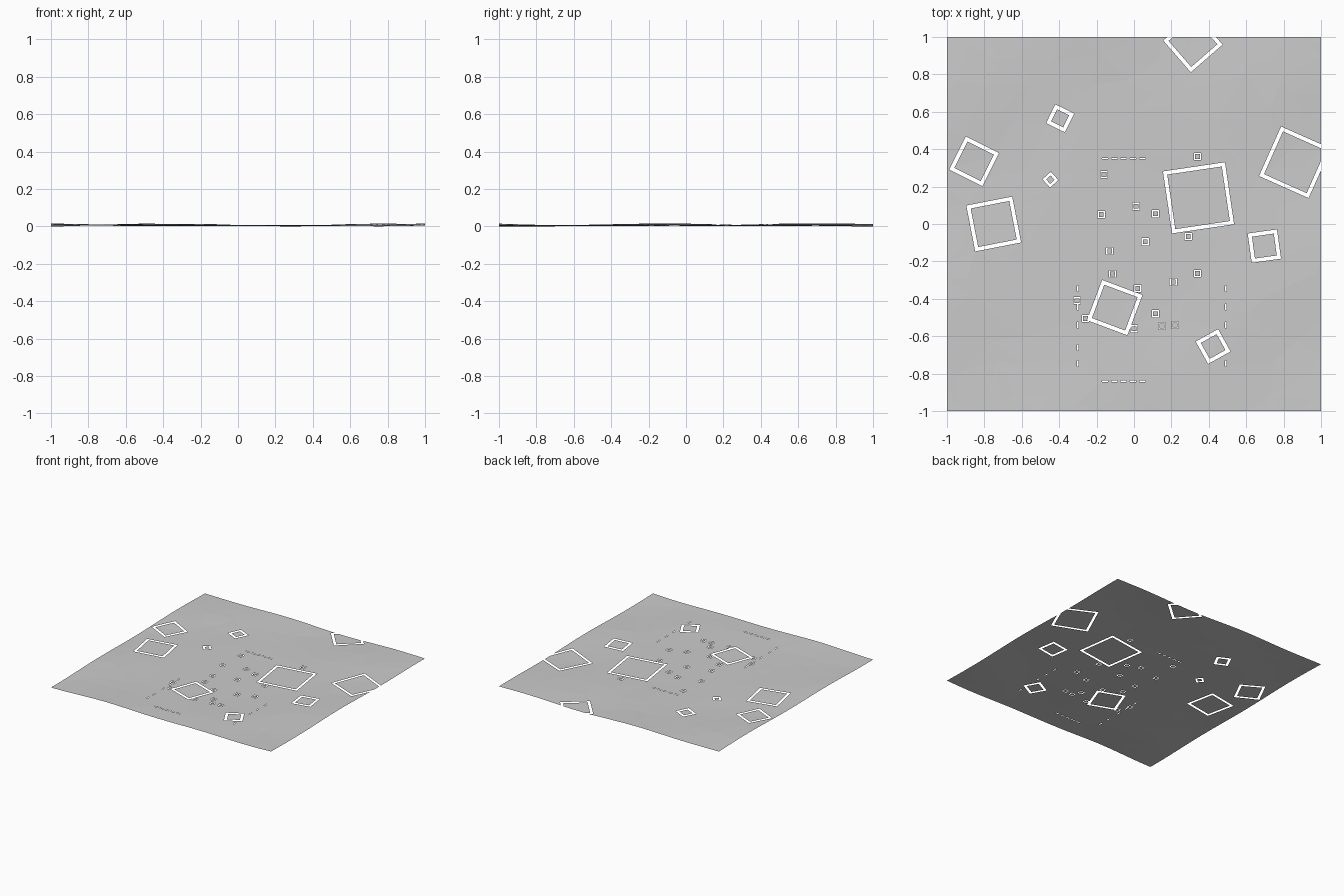
import bpy, random
from math import sin, cos, radians, hypot
from mathutils import Vector
from mathutils.geometry import delaunay_2d_cdt

if "Cube" in bpy.data.objects:
    bpy.data.objects.remove(bpy.data.objects["Cube"])

random.seed(4)
verts, edges = [], []
rings, slots = [], []


def loop(pts):
    start = len(verts)
    verts.extend(Vector(p) for p in pts)
    n = len(pts)
    edges.extend((start + i, start + (i + 1) % n) for i in range(n))


def rect(cx, cy, w, h, deg=0):
    a = radians(deg)
    return [(cx + x * w / 2 * cos(a) - y * h / 2 * sin(a),
             cy + x * w / 2 * sin(a) + y * h / 2 * cos(a))
            for x, y in ((-1, -1), (1, -1), (1, 1), (-1, 1))]


def inside(p, cx, cy, w, h, deg=0):
    a = radians(deg)
    dx, dy = p.x - cx, p.y - cy
    return (abs(dx * cos(a) + dy * sin(a)) < w / 2 and
            abs(dy * cos(a) - dx * sin(a)) < h / 2)


def ring(cx, cy, side, deg, gap):
    inner = side - 2 * gap
    rings.append(((cx, cy, side, side, deg), (cx, cy, inner, inner, deg)))
    for r in rings[-1]:
        loop(rect(*r))


def slot(cx, cy, w, h):
    slots.append((cx, cy, w, h))
    loop(rect(cx, cy, w, h))


def height(x, y):
    # gentle ground, flat in the middle and rolling towards the border
    edge = min(1, max(0, (hypot(x, y + 0.1) - 0.4) / 0.6))
    wave = 0.5 + 0.25 * sin(7 * x + 2 * y + 1) + 0.25 * sin(6 * y - 4 * x)
    return 0.004 + edge * (0.016 * wave - 0.003)


# Outer border with rolling edge points
N = 20
border = [(-1 + 2 * i / N, -1) for i in range(N)]
border += [(1, -1 + 2 * i / N) for i in range(N)]
border += [(1 - 2 * i / N, 1) for i in range(N)]
border += [(-1, 1 - 2 * i / N) for i in range(N)]
loop(border)

# Large square gaps around the plots: centre, side, angle
for cx, cy, side, deg in (
        (0.345, 0.14, 0.335, 8.4), (-0.103, -0.447, 0.23, -20.5),
        (-0.75, 0.0, 0.25, 11), (-0.855, 0.335, 0.198, -26.5),
        (-0.395, 0.565, 0.112, -26), (-0.447, 0.237, 0.06, 42),
        (0.697, -0.118, 0.158, 8), (0.423, -0.655, 0.137, 29),
        (0.86, 0.33, 0.29, -24), (0.315, 0.97, 0.225, 41)):
    ring(cx, cy, side, deg, 0.02 if side > 0.1 else 0.014)

# Small square gaps scattered near the centre
for cx, cy in ((0.34, 0.36), (-0.16, 0.265), (0.01, 0.095), (-0.175, 0.05),
               (0.115, 0.055), (0.06, -0.095), (0.29, -0.067), (-0.13, -0.145),
               (0.34, -0.265), (0.21, -0.31), (-0.115, -0.268), (0.02, -0.345),
               (-0.305, -0.41), (0.115, -0.48), (0.22, -0.54), (0.15, -0.545),
               (0.0, -0.56), (-0.26, -0.505)):
    ring(cx, cy, 0.038, 0, 0.006)

# Dashed slots on four sides
for i in range(5):
    for y in (0.35, -0.84):
        slot(-0.155 + 0.05 * i, y, 0.032, 0.007)
for y in (-0.345, -0.445, -0.54, -0.66, -0.745):
    for x in (-0.3, 0.49):
        slot(x, y, 0.007, 0.032)

# Scattered ground points for irregular facets
for i in range(12):
    for j in range(12):
        verts.append(Vector((-0.92 + 1.84 * i / 11 + random.uniform(-.06, .06),
                             -0.92 + 1.84 * j / 11 + random.uniform(-.06, .06))))

# Triangulate, drop the gaps and anything beyond the border
pts, _, tris, *_ = delaunay_2d_cdt(verts, edges, [], 0, 1e-5)
keep = []
for t in tris:
    c = sum((pts[i] for i in t), Vector((0, 0))) / len(t)
    if max(abs(c.x), abs(c.y)) > 1:
        continue
    if any(inside(c, *o) and not inside(c, *n) for o, n in rings):
        continue
    if any(inside(c, *s) for s in slots):
        continue
    keep.append(tuple(t))

used = sorted({i for t in keep for i in t})
index = {v: k for k, v in enumerate(used)}
co = [(pts[i].x, pts[i].y, height(pts[i].x, pts[i].y)) for i in used]
low = min(c[2] for c in co)
co = [(x, y, z - low) for x, y, z in co]
mesh = bpy.data.meshes.new("ground_sheet")
mesh.from_pydata(co, [], [tuple(index[i] for i in t) for t in keep])
mesh.update()
bpy.context.collection.objects.link(bpy.data.objects.new("ground_sheet", mesh))
